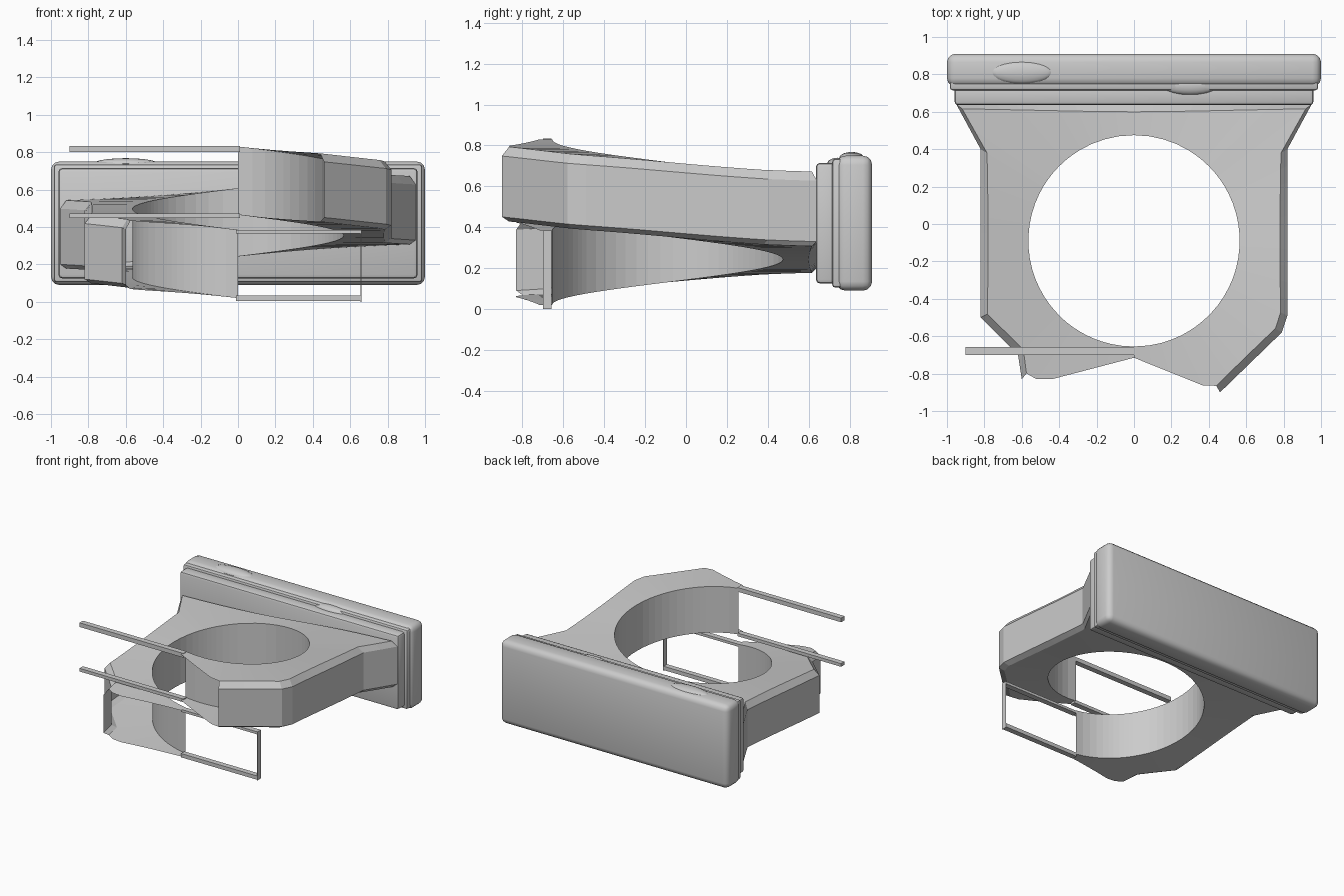
import bpy, bmesh
from math import atan2, cos, sin, pi, ceil, degrees
from mathutils import Vector

if "Cube" in bpy.data.objects:
    bpy.data.objects.remove(bpy.data.objects["Cube"])

grey = bpy.data.materials.new("light grey")
grey.use_nodes = True
COLOUR = (0.6, 0.6, 0.6, 1)
grey.diffuse_color = COLOUR
grey.node_tree.nodes["Principled BSDF"].inputs["Base Color"].default_value = COLOUR


def finish(name, bm):
    bmesh.ops.recalc_face_normals(bm, faces=bm.faces)
    mesh = bpy.data.meshes.new(name)
    bm.to_mesh(mesh)
    bm.free()
    obj = bpy.data.objects.new(name, mesh)
    bpy.context.collection.objects.link(obj)
    mesh.materials.append(grey)
    return obj


def smooth(obj):
    bpy.ops.object.select_all(action="DESELECT")
    bpy.context.view_layer.objects.active = obj
    obj.select_set(True)
    bpy.ops.object.shade_smooth_by_angle(angle=0.6)


def box(name, low, high, bevel=0, segments=3):
    low, high = Vector(low), Vector(high)
    bm = bmesh.new()
    bmesh.ops.create_cube(bm, size=1)
    for v in bm.verts:
        v.co = (low + high) / 2 + v.co * (high - low)
    if bevel:
        bmesh.ops.bevel(bm, geom=bm.edges[:], offset=bevel, segments=segments,
                        profile=0.5, affect="EDGES")
    obj = finish(name, bm)
    if bevel:
        smooth(obj)
    return obj


# Rising ring: one turn of a spiral around a round hole, open along its front
CENTRE = Vector((0, -0.09))
RADIUS, HEIGHT, RISE, BASE = 0.565, 0.365, 0.445, 0.02
CHAMFER, DROP = 0.04, 0.045
outline = [Vector(p) for p in (
    (0, -0.715), (-0.44, -0.83), (-0.6, -0.83), (-0.62, -0.7), (-0.82, -0.5),
    (-0.82, 0.4), (-0.95, 0.64), (0.95, 0.64), (0.82, 0.4), (0.82, -0.49),
    (0.79, -0.58), (0.46, -0.9), (0, -0.715))]
OPEN_EDGES = (0, 1, len(outline) - 2)


def turn(p):
    d = p - CENTRE
    return atan2(-d.x, -d.y) % (2 * pi) / (2 * pi)


# Samples: outline point, fraction of the turn, and whether it has an outer wall
samples = []
for i, (a, b) in enumerate(zip(outline, outline[1:])):
    ta = turn(a)
    tb = turn(b) if i < len(outline) - 2 else 1
    steps = max(1, ceil(degrees((tb - ta) * 2 * pi) / 6))
    for s in range(steps):
        p = a.lerp(b, s / steps)
        walled = i not in OPEN_EDGES or (i == OPEN_EDGES[-1] and s == 0)
        samples.append((p, turn(p), walled or a == outline[2]))
samples.append((outline[-1], 1, False))

bm = bmesh.new()
slices = []
for p, t, walled in samples:
    z0 = BASE + RISE * t
    z1 = z0 + HEIGHT
    a = t * 2 * pi
    inner = CENTRE + RADIUS * Vector((-sin(a), -cos(a)))
    edge, drop = p, 0
    if walled:
        edge, drop = p - (p - CENTRE).normalized() * CHAMFER, DROP
    section = ((inner, z1), (edge, z1), (p, z1 - drop),
               (p, z0 + drop * 0.5), (edge, z0), (inner, z0))
    slices.append(([bm.verts.new((q.x, q.y, z)) for q, z in section], walled))
for (u, wu), (v, wv) in zip(slices, slices[1:]):
    for k in range(6):
        if k in (1, 2, 3) and not (wu and wv):
            continue
        n = (k + 1) % 6
        bm.faces.new((u[k], u[n], v[n], v[k]))
bmesh.ops.remove_doubles(bm, verts=bm.verts[:], dist=0.0005)
finish("spiral_ring_body", bm)

# Rear block with its stepped front flange
box("rear_block", (-1, 0.735, 0.09), (1, 0.91, 0.75), 0.045)
box("rear_block_lip", (-0.985, 0.715, 0.105), (0.985, 0.8, 0.735), 0.015, 2)
box("front_flange", (-0.96, 0.635, 0.125), (0.96, 0.75, 0.715), 0.02, 2)

# Small swellings on the top of the rear block
for name, place, size in (("top_swelling", (-0.6, 0.81, 0.74), (0.17, 0.06, 0.028)),
                          ("front_swelling", (0.3, 0.74, 0.71), (0.15, 0.05, 0.03))):
    bm = bmesh.new()
    bmesh.ops.create_uvsphere(bm, u_segments=20, v_segments=10, radius=1)
    for v in bm.verts:
        v.co = Vector(place) + v.co * Vector(size)
    smooth(finish(name, bm))

# Thin rails leaving both ends of the turn
Y0, Y1 = -0.7, -0.657
box("upper_rail_top", (-0.9, Y0, 0.8), (0.01, Y1, 0.833))
box("upper_rail_bottom", (-0.9, Y0, 0.447), (0.01, Y1, 0.472))
box("lower_rail_top", (-0.01, Y0, 0.365), (0.66, Y1, 0.385))
box("lower_rail_bottom", (-0.01, Y0, 0.005), (0.66, Y1, 0.035))
box("lower_rail_end", (0.656, Y0, 0.0), (0.66, Y1, 0.385))
